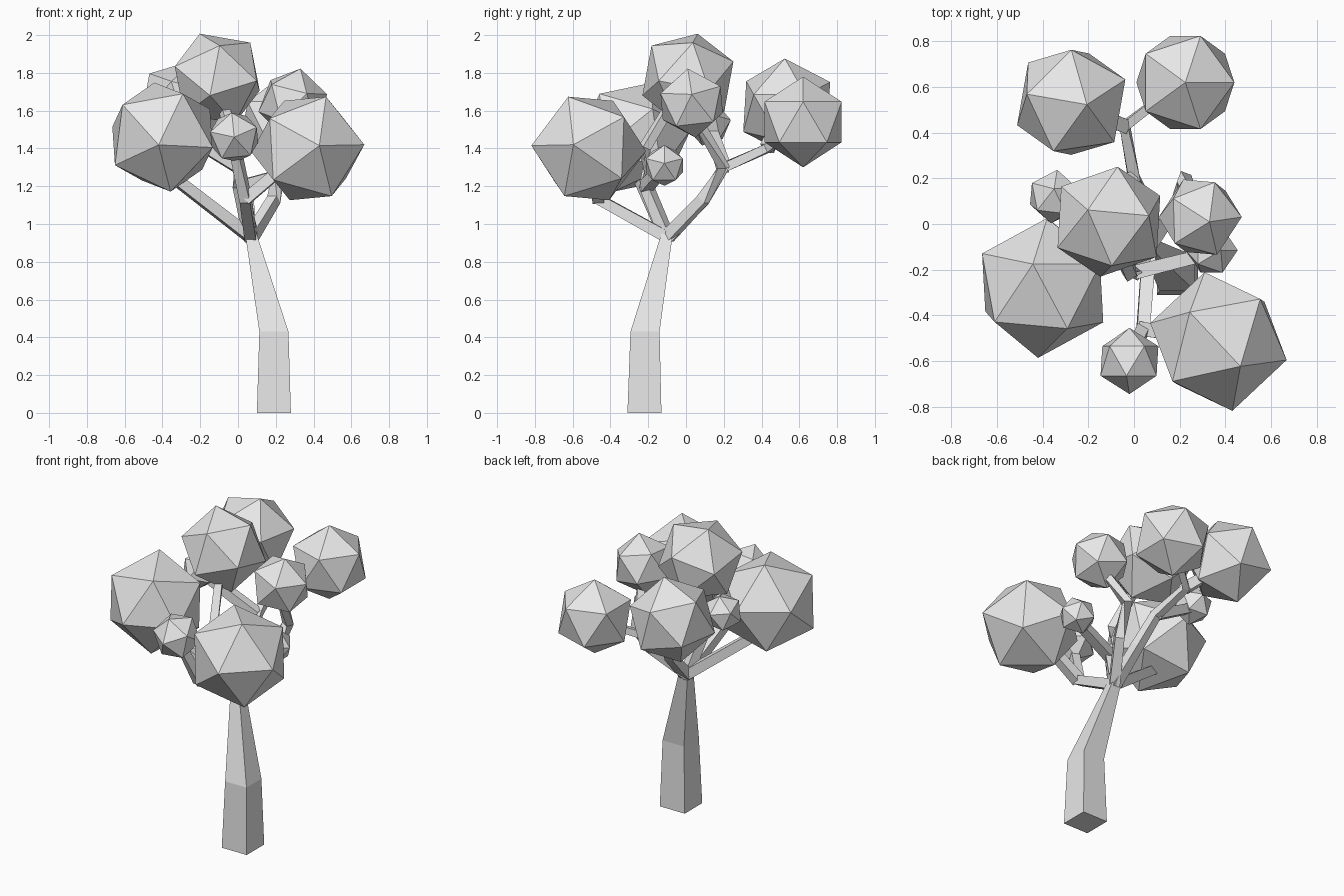
import bpy, bmesh, math
from mathutils import Vector, Matrix

cube = bpy.data.objects.get("Cube")
if cube:
    bpy.data.objects.remove(cube, do_unlink=True)

grey = bpy.data.materials.new("plain_grey")
grey.use_nodes = True
grey.diffuse_color = (0.8, 0.8, 0.8, 1)
for node in grey.node_tree.nodes:
    if node.type == 'BSDF_PRINCIPLED':
        node.inputs["Base Color"].default_value = (0.8, 0.8, 0.8, 1)


def finish(name, bm):
    bmesh.ops.recalc_face_normals(bm, faces=bm.faces)
    mesh = bpy.data.meshes.new(name)
    bm.to_mesh(mesh)
    bm.free()
    mesh.materials.append(grey)
    obj = bpy.data.objects.new(name, mesh)
    bpy.context.collection.objects.link(obj)
    return obj


def square_tube(name, points, halves, upright=False):
    """Sweep a tapering square section along a path."""
    pts = [Vector(p) for p in points]
    bm = bmesh.new()
    rings = []
    for i, (p, h) in enumerate(zip(pts, halves)):
        if upright:
            u, v = Vector((1, 0, 0)), Vector((0, 1, 0))
        else:
            t = (pts[min(i + 1, len(pts) - 1)] - pts[max(i - 1, 0)]).normalized()
            u = t.cross(Vector((0, 0, 1))).normalized()
            v = t.cross(u)
        rings.append([bm.verts.new(p + u * a * h + v * b * h)
                      for a, b in ((-1, -1), (1, -1), (1, 1), (-1, 1))])
    for a, b in zip(rings, rings[1:]):
        for k in range(4):
            n = (k + 1) % 4
            bm.faces.new((a[k], a[n], b[n], b[k]))
    bm.faces.new(rings[0])
    bm.faces.new(rings[-1])
    return finish(name, bm)


def leaf_ball(name, centre, radius, corner, neighbour):
    """Icosahedron with one corner, and the side its neighbour lies on, given."""
    z = Vector(corner).normalized()
    x = Vector(neighbour)
    x = (x - z * x.dot(z)).normalized()
    y = z.cross(x)
    bm = bmesh.new()
    bm.verts.new((0, 0, radius))
    bm.verts.new((0, 0, -radius))
    low, flat = radius / math.sqrt(5), 2 * radius / math.sqrt(5)
    for k in range(5):
        for sign, turn in ((1, 0), (-1, math.pi)):
            a = math.tau * k / 5 + turn
            bm.verts.new((flat * math.cos(a), flat * math.sin(a), sign * low))
    bmesh.ops.convex_hull(bm, input=bm.verts)
    place = Matrix((x, y, z)).transposed().to_4x4()
    place.translation = centre
    bm.transform(place)
    return finish(name, bm)


# Trunk
square_tube("trunk", [(.19, -.22, 0), (.19, -.217, .43), (.068, -.1, .95)],
            [.09, .077, .03], upright=True)

# Branches
fork = (.068, -.1, .93)
front_joint, back_joint = (.04, -.46, 1.13), (-.04, .43, 1.4)
mid_joint, rear_joint = (.01, -.21, 1.2), (0, .2, 1.3)
branches = {
    "front_branch": [fork, front_joint, (-.02, -.58, 1.42)],
    "front_left_branch": [front_joint, (.3, -.5, 1.35)],
    "right_branch": [fork, (-.36, -.25, 1.26)],
    "middle_branch": [fork, mid_joint, (-.02, -.22, 1.4), (-.09, -.05, 1.68)],
    "small_left_branch": [mid_joint, (.33, -.13, 1.29)],
    "left_branch": [fork, (.19, .09, 1.13), (.22, .2, 1.3), (.27, .06, 1.55)],
    "back_branch": [fork, (.05, .09, 1.12), rear_joint, back_joint, (.17, .59, 1.5)],
    "back_right_branch": [back_joint, (-.22, .5, 1.56)],
    "small_right_branch": [rear_joint, (-.33, .13, 1.5)],
}
for name, path in branches.items():
    square_tube(name, path, [.031 - .003 * i for i in range(len(path))])

# Foliage: centre, radius, corner direction, neighbouring corner direction
foliage = {
    "top_leaves": ((-.11, .01, 1.77), .26, (-.09, .05, .23), (.15, .03, .2)),
    "back_right_leaves": ((-.275, .533, 1.62), .265, (.07, -.01, .26), (.25, .1, .1)),
    "back_left_leaves": ((.225, .62, 1.54), .24, (0, 0, 1), (1, 0, 0)),
    "small_right_leaves": ((-.35, .12, 1.53), .12, (0, .03, .1), (.1, .02, 0)),
    "left_leaves": ((.29, .03, 1.64), .188, (.04, -.02, .18), (.18, 0, .05)),
    "right_leaves": ((-.4, -.28, 1.46), .31, (-.02, -.3, -.04), (-.21, -.1, .18)),
    "small_left_leaves": ((.34, -.115, 1.31), .115, (1, 0, .1), (0, 0, 1)),
    "small_front_leaves": ((-.02, -.6, 1.46), .145, (0, -1, 0), (-.1, 0, 1)),
    "front_left_leaves": ((.37, -.515, 1.4), .31, (.06, -.3, .015), (.3, -.08, .02)),
}
for name, spec in foliage.items():
    leaf_ball(name, *spec)
